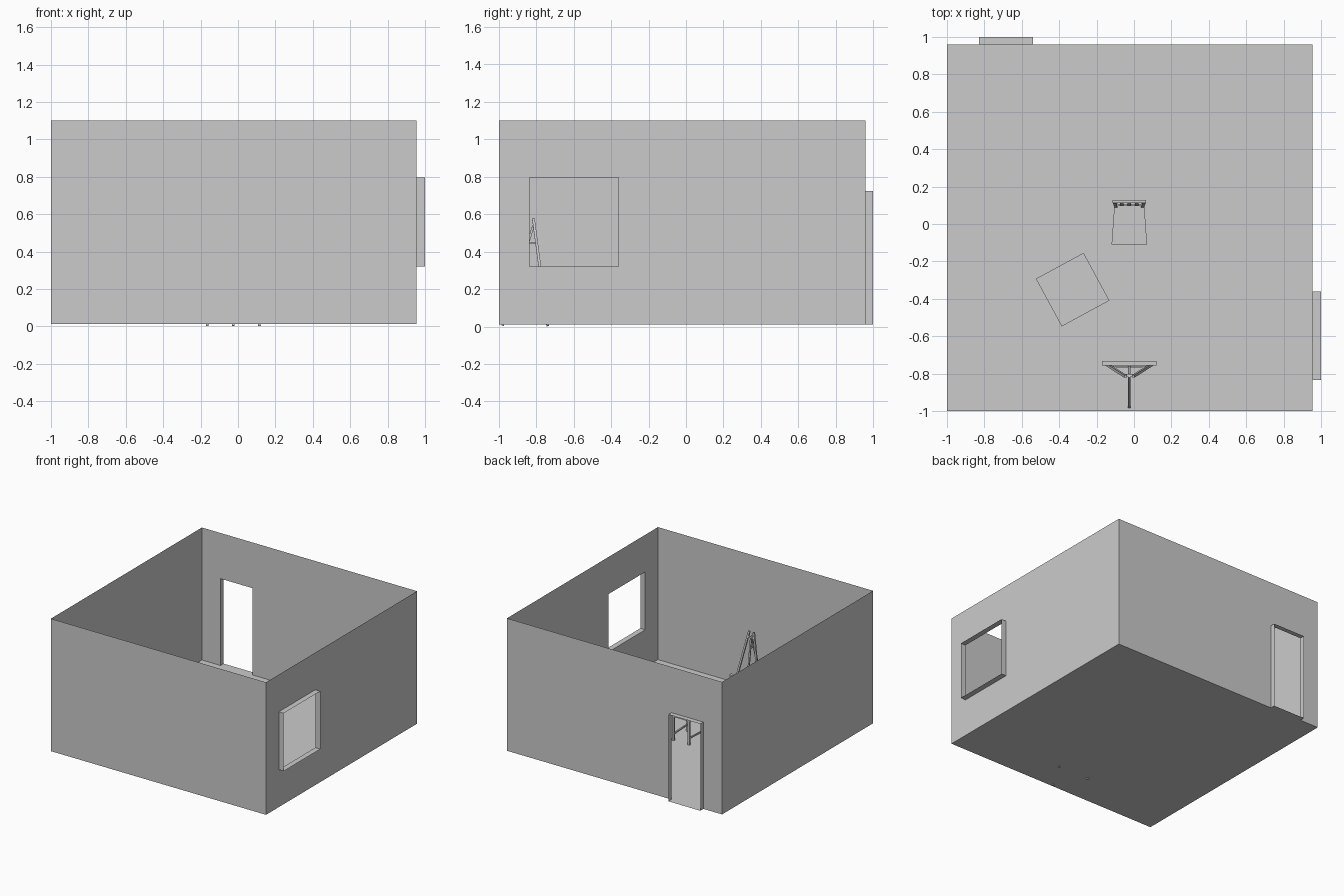
import bpy, bmesh, math
from mathutils import Vector, Matrix

if "Cube" in bpy.data.objects:
    bpy.data.objects.remove(bpy.data.objects["Cube"])

X0, X1, Y0, Y1, Z0, Z1 = -1.0, 0.955, -1.0, 0.96, 0.012, 1.1


def finish(name, bm):
    bmesh.ops.remove_doubles(bm, verts=bm.verts, dist=1e-5)
    me = bpy.data.meshes.new(name)
    bm.to_mesh(me)
    bm.free()
    ob = bpy.data.objects.new(name, me)
    bpy.context.collection.objects.link(ob)
    return ob


def quad(bm, *pts):
    bm.faces.new([bm.verts.new(p) for p in pts])


def beam(bm, a, b, w, d, up=(0, 1, 0)):
    """Square-section bar from a to b."""
    a, b = Vector(a), Vector(b)
    z = (b - a).normalized()
    x = Vector(up).cross(z).normalized()
    y = z.cross(x)
    m = Matrix((x, y, z)).transposed().to_4x4()
    m.translation = (a + b) / 2
    bmesh.ops.create_cube(bm, size=1, matrix=m @ Matrix.Diagonal((w, d, (b - a).length, 1)))


def prism(bm, outline, z0, z1):
    f = bm.faces.new([bm.verts.new((x, y, z0)) for x, y in outline])
    r = bmesh.ops.extrude_face_region(bm, geom=[f])
    vs = [v for v in r['geom'] if isinstance(v, bmesh.types.BMVert)]
    bmesh.ops.translate(bm, verts=vs, vec=(0, 0, z1 - z0))
    # extruding a lone face drops the base, so close it again
    if f.is_valid is False:
        quad(bm, *[(x, y, z0) for x, y in reversed(outline)])
    bmesh.ops.recalc_face_normals(bm, faces=bm.faces)


def pierced_wall(bm, place, u0, u1, a, b, c, d, out):
    """Thin wall with an opening a..b by c..d and a reveal pushed outwards."""
    def rect(p, q, r, s):
        if q - p > 1e-4 and s - r > 1e-4:
            quad(bm, place(p, r, 0), place(q, r, 0), place(q, s, 0), place(p, s, 0))
    rect(u0, a, Z0, Z1)
    rect(b, u1, Z0, Z1)
    rect(a, b, Z0, c)
    rect(a, b, d, Z1)
    ring = [(a, c), (b, c), (b, d), (a, d)]
    for i in range(4):
        p, q = ring[i], ring[(i + 1) % 4]
        quad(bm, place(*p, 0), place(*q, 0), place(*q, out), place(*p, out))


# room shell: floor, two plain walls, window wall and door wall
bm = bmesh.new()
quad(bm, (X0, Y0, Z0), (X1, Y0, Z0), (X1, Y1, Z0), (X0, Y1, Z0))
quad(bm, (X0, Y0, Z0), (X1, Y0, Z0), (X1, Y0, Z1), (X0, Y0, Z1))
quad(bm, (X0, Y1, Z0), (X0, Y0, Z0), (X0, Y0, Z1), (X0, Y1, Z1))
pierced_wall(bm, lambda u, v, o: (X1 + o, u, v), Y0, Y1, -0.835, -0.36, 0.32, 0.795, 0.045)
pierced_wall(bm, lambda u, v, o: (u, Y1 + o, v), X0, X1, -0.83, -0.54, Z0, 0.725, 0.04)
finish("room_shell", bm)

# easel
CX = -0.025
bm = bmesh.new()


def front(z, dx=0):
    t = z / 0.575
    return (CX + dx, -0.738 - 0.077 * t, z)


def leg_half(z):
    return 0.14 - 0.12 * z / 0.575


for s in (-1, 1):
    beam(bm, front(0.003, s * leg_half(0)), front(0.575, s * leg_half(0.575)), 0.014, 0.014)
beam(bm, (CX, -0.98, 0.003), (CX, -0.815, 0.54), 0.012, 0.012)
for z in (0.2, 0.53):
    h = leg_half(z)
    beam(bm, front(z, -h), front(z, h), 0.014, 0.012)
beam(bm, front(0.2), front(0.53), 0.012, 0.012)
beam(bm, (CX, -0.797, 0.445), (CX, -0.842, 0.445), 0.01, 0.01, (0, 0, 1))
beam(bm, (CX - 0.145, -0.745, 0.207), (CX + 0.145, -0.745, 0.207), 0.014, 0.024)
finish("easel", bm)

# chair seat
bm = bmesh.new()
prism(bm, [(-0.12, -0.11), (0.07, -0.11), (0.055, 0.1), (-0.105, 0.1)], 0.205, 0.222)
finish("chair_seat", bm)

# chair legs, side stretchers and back
bm = bmesh.new()
for s in (-1, 1):
    fx, bx = CX + s * 0.08, CX + s * 0.07
    beam(bm, (fx, -0.095, Z0), (fx, -0.095, 0.205), 0.016, 0.016)
    beam(bm, (bx, 0.095, Z0), (bx, 0.095, 0.215), 0.016, 0.016)
    beam(bm, (bx, 0.095, 0.215), (CX + s * 0.08, 0.12, 0.42), 0.016, 0.016)
    beam(bm, (fx, -0.095, 0.065), (bx, 0.095, 0.065), 0.01, 0.012, (0, 0, 1))
beam(bm, (CX - 0.09, 0.12, 0.41), (CX + 0.09, 0.12, 0.41), 0.035, 0.014)
beam(bm, (CX - 0.075, 0.102, 0.265), (CX + 0.075, 0.102, 0.265), 0.018, 0.012)
for dx in (-0.04, 0, 0.04):
    beam(bm, (CX + dx, 0.102, 0.265), (CX + dx, 0.119, 0.4), 0.02, 0.008)
finish("chair_frame", bm)

# turned side table
bm = bmesh.new()
h = 0.145
prism(bm, [(-h, -h), (h, -h), (h, h), (-h, h)], 0.225, 0.245)
for sx in (-1, 1):
    for sy in (-1, 1):
        p = (sx * (h - 0.015), sy * (h - 0.015))
        beam(bm, (*p, Z0), (*p, 0.225), 0.02, 0.02)
table = finish("side_table", bm)
table.location = (-0.328, -0.351, 0)
table.rotation_euler.z = math.radians(28.5)
